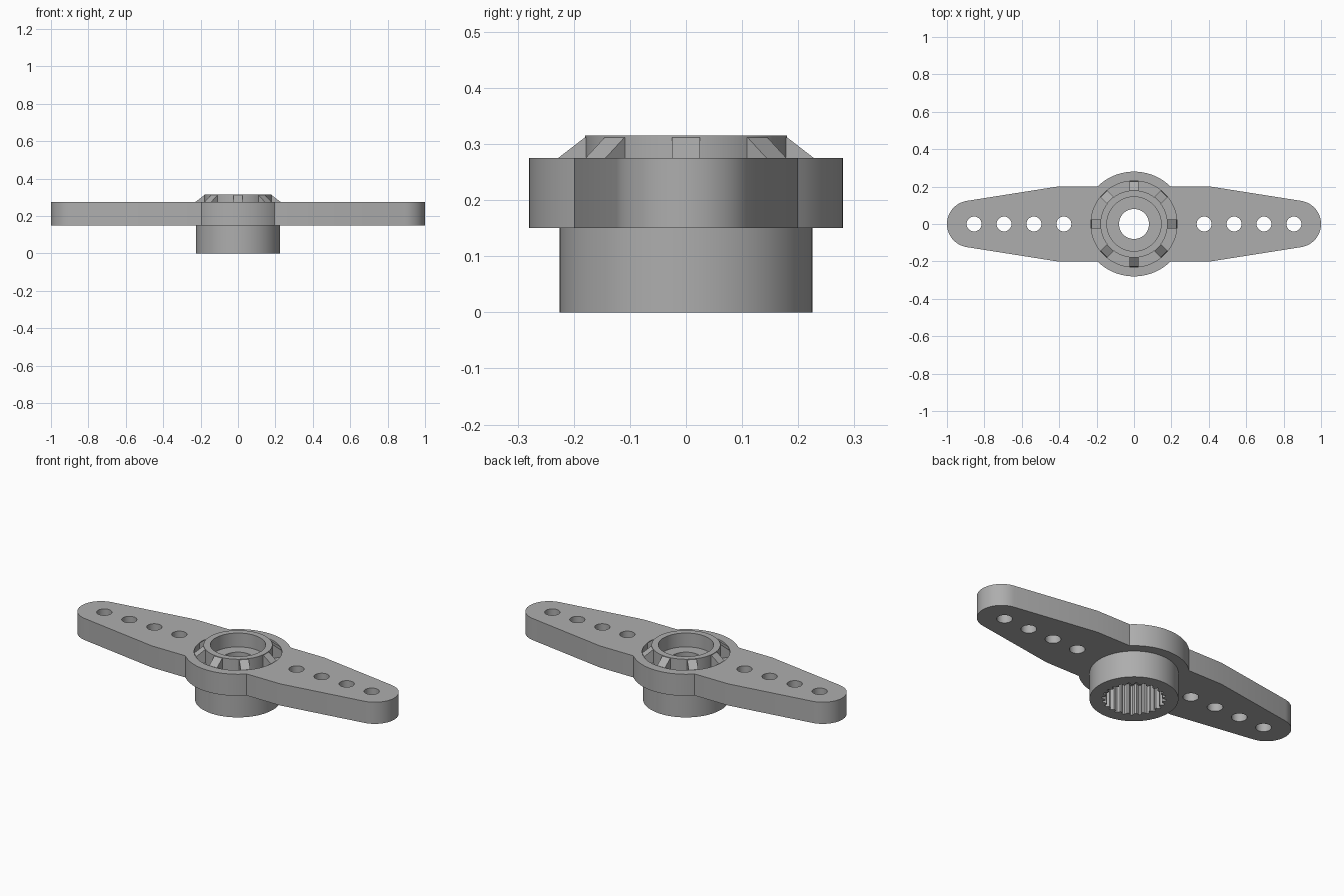
import bpy, bmesh
from math import cos, sin, pi, radians, sqrt, atan2
from mathutils import Matrix

cube = bpy.data.objects.get("Cube")
if cube:
    bpy.data.objects.remove(cube, do_unlink=True)

GREY = (0.42, 0.42, 0.42, 1)
mat = bpy.data.materials.new("grey plastic")
mat.use_nodes = True
mat.diffuse_color = GREY
mat.node_tree.nodes["Principled BSDF"].inputs["Base Color"].default_value = GREY

PLATE_LOW, PLATE_TOP = 0.15, 0.275
GROOVE_R, GROOVE_Z = 0.23, 0.235
RING_R, RING_TOP = 0.18, 0.315
TEETH = 24


def finish(bm, name):
    bmesh.ops.recalc_face_normals(bm, faces=bm.faces)
    mesh = bpy.data.meshes.new(name)
    bm.to_mesh(mesh)
    bm.free()
    mesh.materials.append(mat)
    obj = bpy.data.objects.new(name, mesh)
    bpy.context.collection.objects.link(obj)
    bpy.ops.object.select_all(action='DESELECT')
    obj.select_set(True)
    bpy.context.view_layer.objects.active = obj
    bpy.ops.object.shade_smooth_by_angle(angle=radians(30))
    return obj


def arc(cx, r, a0, a1, n):
    return [(cx + r * cos(a0 + (a1 - a0) * i / n), r * sin(a0 + (a1 - a0) * i / n))
            for i in range(n + 1)]


def circle(cx, r, n):
    return arc(cx, r, 0, 2 * pi, n)[:-1]


# Double arm with round collar, rounded tips and drilled holes
half_w, collar_r = 0.2, 0.28
join = atan2(half_w, sqrt(collar_r ** 2 - half_w ** 2))
tip = radians(81)
right_side = [(0.41, -half_w)] + arc(0.875, 0.125, -tip, tip, 28) + [(0.41, half_w)]
left_side = [(-x, -y) for x, y in right_side]
outline = (right_side + arc(0, collar_r, join, pi - join, 32)
           + left_side + arc(0, collar_r, pi + join, 2 * pi - join, 32))
loops = [outline, circle(0, GROOVE_R, TEETH * 4)]
for side in (-1, 1):
    loops += [circle(side * (0.375 + 0.16 * i), 0.04, 32) for i in range(4)]

bm = bmesh.new()
for loop in loops:
    vs = [bm.verts.new((x, y, PLATE_LOW)) for x, y in loop]
    for a, b in zip(vs, vs[1:] + vs[:1]):
        bm.edges.new((a, b))
bmesh.ops.triangle_fill(bm, edges=bm.edges[:], use_beauty=True, normal=(0, 0, 1))
ext = bmesh.ops.extrude_face_region(bm, geom=bm.faces[:])
top = [g for g in ext["geom"] if isinstance(g, bmesh.types.BMVert)]
bmesh.ops.translate(bm, verts=top, vec=(0, 0, PLATE_TOP - PLATE_LOW))
finish(bm, "double_arm")

# Turned hub: toothed socket below, screw hole, counterbore and raised ring above
bm = bmesh.new()
steps = TEETH * 4
columns = []
for i in range(steps):
    socket = 0.145 if i % 4 < 2 else 0.162
    profile = [(socket, 0), (0.225, 0), (0.225, PLATE_LOW), (GROOVE_R, PLATE_LOW),
               (GROOVE_R, GROOVE_Z), (RING_R, GROOVE_Z), (RING_R, RING_TOP),
               (0.145, RING_TOP), (0.145, 0.235), (0.08, 0.235), (0.08, 0.17), (socket, 0.17)]
    a = 2 * pi * i / steps
    columns.append([bm.verts.new((r * cos(a), r * sin(a), z)) for r, z in profile])
for i in range(steps):
    p, q = columns[i], columns[(i + 1) % steps]
    for j in range(len(p)):
        k = (j + 1) % len(p)
        bm.faces.new((p[j], q[j], q[k], p[k]))
finish(bm, "hub")

# Eight sloped ribs around the ring
bm = bmesh.new()
side_profile = [(0.172, GROOVE_Z), (GROOVE_R, GROOVE_Z), (GROOVE_R - 0.002, PLATE_TOP),
                (RING_R, 0.312), (0.172, 0.312)]
for i in range(8):
    face = bm.faces.new([bm.verts.new((x, -0.025, z)) for x, z in side_profile])
    ext = bmesh.ops.extrude_face_region(bm, geom=[face])
    back = [g for g in ext["geom"] if isinstance(g, bmesh.types.BMVert)]
    bmesh.ops.translate(bm, verts=back, vec=(0, 0.05, 0))
    rib = list(face.verts) + back
    bmesh.ops.rotate(bm, verts=rib, cent=(0, 0, 0), matrix=Matrix.Rotation(i * pi / 4, 3, 'Z'))
finish(bm, "ring_ribs")
